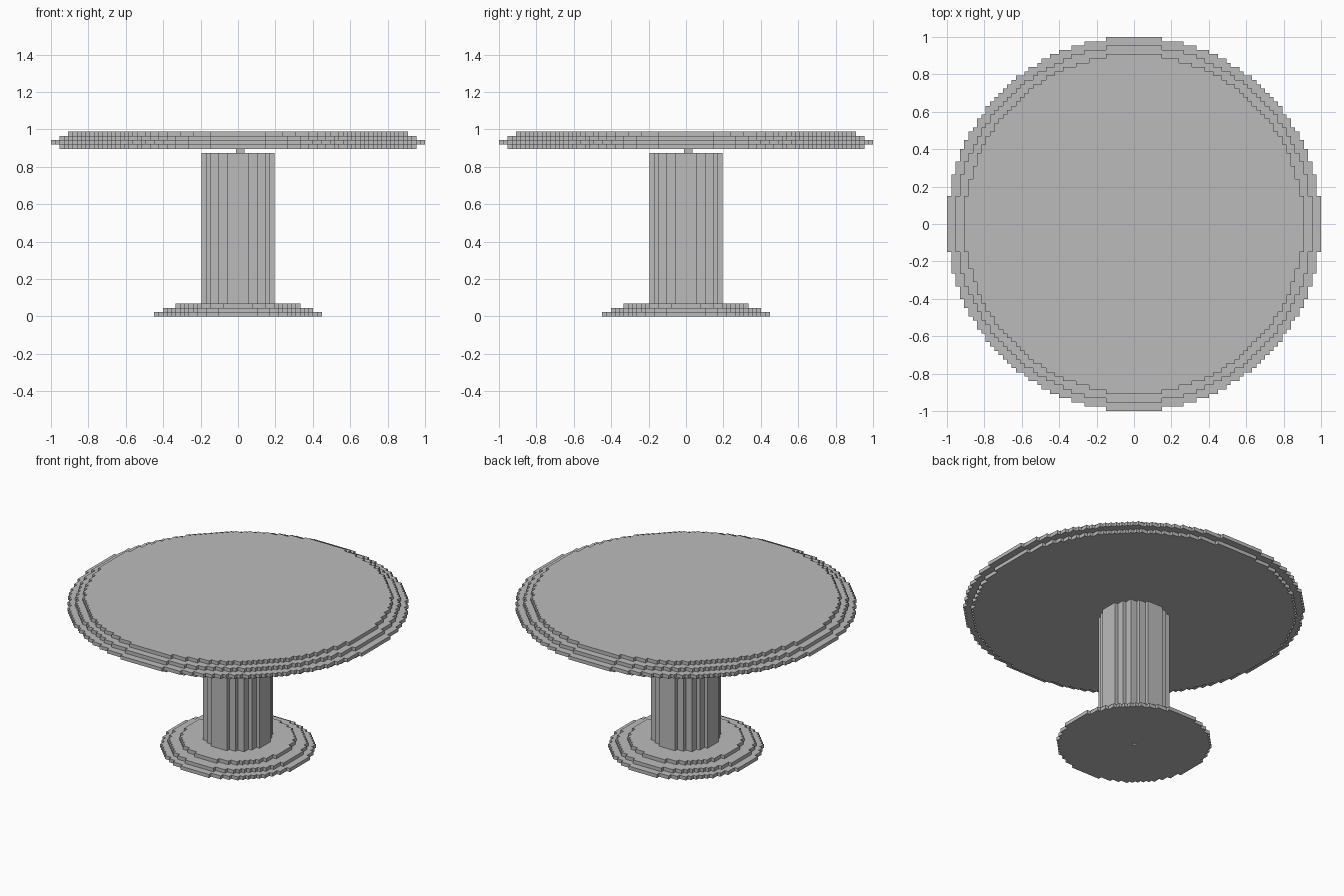
import bpy
import bmesh
import math

if "Cube" in bpy.data.objects:
    bpy.data.objects.remove(bpy.data.objects["Cube"])

UNIT = 2 / 87  # one block of the stepped grid

grey = bpy.data.materials.new("plain_grey")
grey.use_nodes = True
grey.diffuse_color = (0.5, 0.5, 0.5, 1)
grey.node_tree.nodes["Principled BSDF"].inputs["Base Color"].default_value = (0.5, 0.5, 0.5, 1)


def stepped_circle(radius):
    """Outline of a disc made of whole blocks, radius blocks either side of the centre."""
    def half_width(row):
        return math.floor(math.sqrt((radius + 0.5) ** 2 - row ** 2)) + 0.5

    right = []
    for row in range(-radius, radius + 1):
        w = half_width(row)
        if right and right[-1][0] == w:
            right.pop()  # merge rows of equal width
        else:
            right.append((w, row - 0.5))
        right.append((w, row + 0.5))
    return right + [(-x, y) for x, y in reversed(right)]


def square(low, high):
    return [(low, low), (high, low), (high, high), (low, high)]


def prism(name, outline, bottom, top):
    """Extrude an outline between two levels, all in block units."""
    bm = bmesh.new()
    verts = [bm.verts.new((x * UNIT, y * UNIT, bottom * UNIT)) for x, y in outline]
    face = bm.faces.new(verts)
    extruded = bmesh.ops.extrude_face_region(bm, geom=[face], use_keep_orig=True)["geom"]
    moved = [v for v in extruded if isinstance(v, bmesh.types.BMVert)]
    bmesh.ops.translate(bm, verts=moved, vec=(0, 0, (top - bottom) * UNIT))
    bmesh.ops.recalc_face_normals(bm, faces=bm.faces)
    mesh = bpy.data.meshes.new(name)
    bm.to_mesh(mesh)
    bm.free()
    mesh.materials.append(grey)
    obj = bpy.data.objects.new(name, mesh)
    bpy.context.collection.objects.link(obj)
    return obj


# Stepped foot
foot = [prism(f"foot_step_{i + 1}", stepped_circle(r), i, i + 1)
        for i, r in enumerate((19, 17, 14))]

# Small socket under the foot
cutter = prism("socket_cutter", square(-0.5, 0.5), -1, 0.9)
cutter.hide_render = True
cutter.hide_set(True)
cut = foot[0].modifiers.new("socket", "BOOLEAN")
cut.operation = "DIFFERENCE"
cut.solver = "EXACT"
cut.object = cutter
bpy.context.view_layer.objects.active = foot[0]
bpy.ops.object.modifier_apply(modifier=cut.name)
bpy.data.objects.remove(cutter)

# Fluted column and the small peg that carries the top
prism("column", stepped_circle(8), 3, 38)
prism("top_peg", square(-0.5, 1.5), 38, 39)

# Table top with a stepped rim
for i, r in enumerate((41, 43, 41, 39)):
    prism(f"table_top_layer_{i + 1}", stepped_circle(r), 39 + i, 40 + i)
